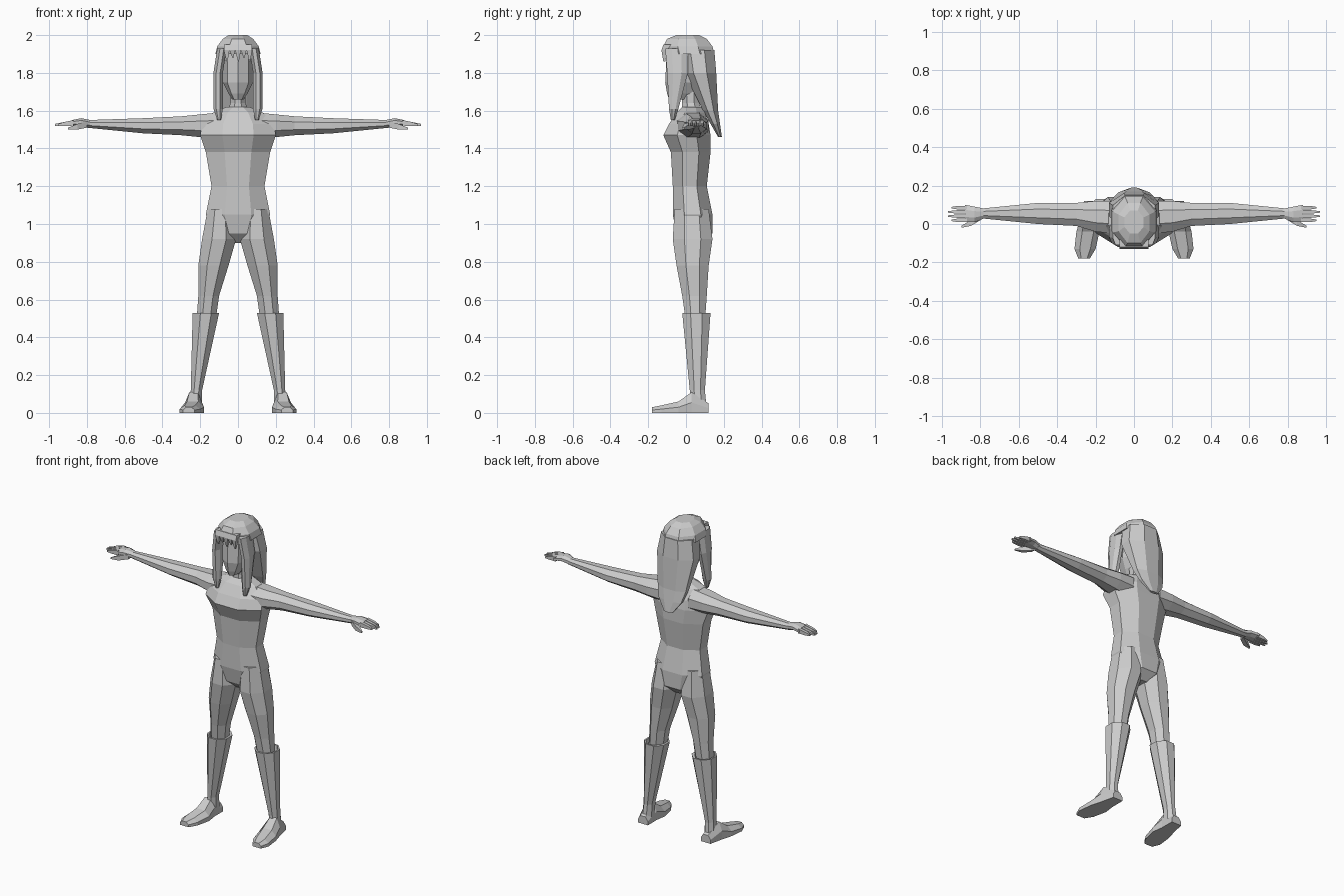
import bpy, bmesh, math

cube = bpy.data.objects.get("Cube")
if cube:
    bpy.data.objects.remove(cube, do_unlink=True)

clay = bpy.data.materials.new("clay_grey")
clay.use_nodes = True
grey = (.6, .6, .6, 1)
clay.diffuse_color = grey
clay.node_tree.nodes["Principled BSDF"].inputs["Base Color"].default_value = grey


def regular_outline(sides, turn):
    """Regular polygon scaled to fill a unit square."""
    angles = [math.tau * (corner + turn) / sides for corner in range(sides)]
    reach = max(math.cos(angle) for angle in angles)
    return [(.5 + .5 * math.cos(angle) / reach, .5 + .5 * math.sin(angle) / reach)
            for angle in angles]


flat_front = regular_outline(8, .5)
ridge_front = regular_outline(8, 0)
square = regular_outline(4, .5)
foot_arch = [(0, 0), (1, 0), (1, .5), (.75, 1), (.25, 1), (0, .5)]

# How a ring's own position and its two directions map to the model
placement = {
    "along_x": lambda position, u, v: (position, u, v),
    "along_y": lambda position, u, v: (u, position, v),
    "upright": lambda position, u, v: (u, v, position),
}


def blend(low, high, factor):
    return low + (high - low) * factor


def loft(name, direction, rows, outline=flat_front, side=1):
    """Skin rings; each row holds the ring's position and then its bounds."""
    mesh_builder = bmesh.new()
    place = placement[direction]
    rings = []
    for position, u_low, u_high, v_low, v_high in rows:
        ring = []
        for u, v in outline:
            x, y, z = place(position, blend(u_low, u_high, u), blend(v_low, v_high, v))
            ring.append(mesh_builder.verts.new((side * x, y, z)))
        rings.append(ring)
    for lower, upper in zip(rings, rings[1:]):
        for corner in range(len(outline)):
            before = corner - 1
            mesh_builder.faces.new(
                (lower[before], lower[corner], upper[corner], upper[before]))
    mesh_builder.faces.new(rings[0])
    mesh_builder.faces.new(rings[-1])
    bmesh.ops.recalc_face_normals(mesh_builder, faces=mesh_builder.faces)
    mesh = bpy.data.meshes.new(name)
    mesh_builder.to_mesh(mesh)
    mesh_builder.free()
    mesh.materials.append(clay)
    part = bpy.data.objects.new(name, mesh)
    bpy.context.collection.objects.link(part)


def centred_loft(name, rows, outline=flat_front):
    """Upright loft from rows of height, half width, front and back."""
    bounds = [(height, -half, half, front, back) for height, half, front, back in rows]
    loft(name, "upright", bounds, outline)


def paired_loft(name, direction, rows, outline=flat_front):
    """The same part on the left and, mirrored, on the right."""
    loft("left_" + name, direction, rows, outline, side=1)
    loft("right_" + name, direction, rows, outline, side=-1)


# Torso and neck
centred_loft("torso", [
    (.9, .04, 0, .09),
    (.95, .13, -.05, .14),
    (1.05, .17, -.07, .14),
    (1.2, .14, -.07, .11),
    (1.38, .17, -.08, .13),
    (1.47, .2, -.12, .13),
    (1.53, .19, -.09, .12),
    (1.59, .13, -.05, .1),
    (1.62, .06, -.02, .08),
])
centred_loft("neck", [
    (1.58, .06, -.02, .09),
    (1.64, .04, -.02, .07),
    (1.75, .04, -.03, .07),
])

# Head
centred_loft("head", [
    (1.66, .03, -.09, .03),
    (1.69, .05, -.1, .06),
    (1.75, .08, -.11, .09),
    (1.95, .08, -.1, .11),
], ridge_front)

# Hair
centred_loft("hair_crown", [
    (1.9, .12, -.11, .15),
    (1.94, .11, -.12, .14),
    (1.98, .08, -.1, .11),
    (2, .05, -.05, .07),
])
centred_loft("hair_back", [
    (1.46, .03, .17, .19),
    (1.53, .08, .13, .18),
    (1.6, .1, .09, .17),
    (1.8, .13, -.01, .16),
    (1.92, .11, -.03, .15),
])
paired_loft("hair_lock", "upright", [
    (1.55, .09, .11, -.08, -.06),
    (1.61, .08, .13, -.09, -.04),
    (1.8, .08, .13, -.1, .01),
    (1.93, .06, .11, -.11, .01),
])

# Fringe of five pointed strands
half_strand = .015
for strand in range(-2, 3):
    x = strand * 2 * half_strand
    tip = 1.88 if strand % 2 else 1.86
    loft(f"fringe_strand_{strand + 3}", "upright", [
        (tip, x, x + half_strand / 3, -.12, -.11),
        (1.92, x - half_strand, x + half_strand, -.13, -.1),
        (1.95, x - half_strand, x + half_strand, -.12, -.08),
    ], square)

# Arms
paired_loft("arm", "along_x", [
    (.1, -.05, .12, 1.45, 1.59),
    (.2, -.04, .12, 1.46, 1.58),
    (.3, -.01, .11, 1.47, 1.57),
    (.5, 0, .11, 1.48, 1.56),
    (.8, .03, .08, 1.51, 1.55),
])

# Hands
paired_loft("palm", "along_x", [
    (.78, .03, .08, 1.51, 1.55),
    (.83, .01, .09, 1.52, 1.56),
    (.88, .01, .1, 1.52, 1.55),
])
finger_width = .02
finger_tips = {"index": .95, "middle": .97, "ring": .97, "little": .95}
for order, (finger, tip) in enumerate(finger_tips.items()):
    inner = .01 + order * finger_width * 1.1
    outer = inner + finger_width * .9
    taper = finger_width / 4
    paired_loft(finger + "_finger", "along_x", [
        (.87, inner, outer, 1.52, 1.55),
        (.92, inner, outer, 1.52, 1.54),
        (tip, inner + taper, outer - taper, 1.52, 1.53),
    ], square)
paired_loft("thumb", "along_x", [
    (.8, .02, .05, 1.51, 1.54),
    (.85, -.01, .02, 1.5, 1.53),
    (.9, -.02, -.01, 1.5, 1.51),
], square)

# Legs
paired_loft("leg", "upright", [
    (.48, .12, .22, 0, .1),
    (.62, .1, .21, -.02, .11),
    (.78, .05, .21, -.05, .12),
    (.92, .01, .19, -.07, .14),
    (1.08, .03, .16, -.06, .12),
])

# Boots with an open rim
paired_loft("boot_shaft", "upright", [
    (.47, .12, .23, -.01, .11),
    (.53, .12, .23, -.01, .12),
    (.53, .1, .24, -.02, .13),
    (.12, .19, .25, .02, .1),
    (.02, .19, .26, .02, .11),
])
paired_loft("boot_foot", "along_y", [
    (.12, .19, .26, 0, .05),
    (.03, .19, .28, 0, .11),
    (-.04, .18, .3, 0, .06),
    (-.13, .2, .31, 0, .04),
    (-.18, .23, .29, 0, .03),
], foot_arch)
